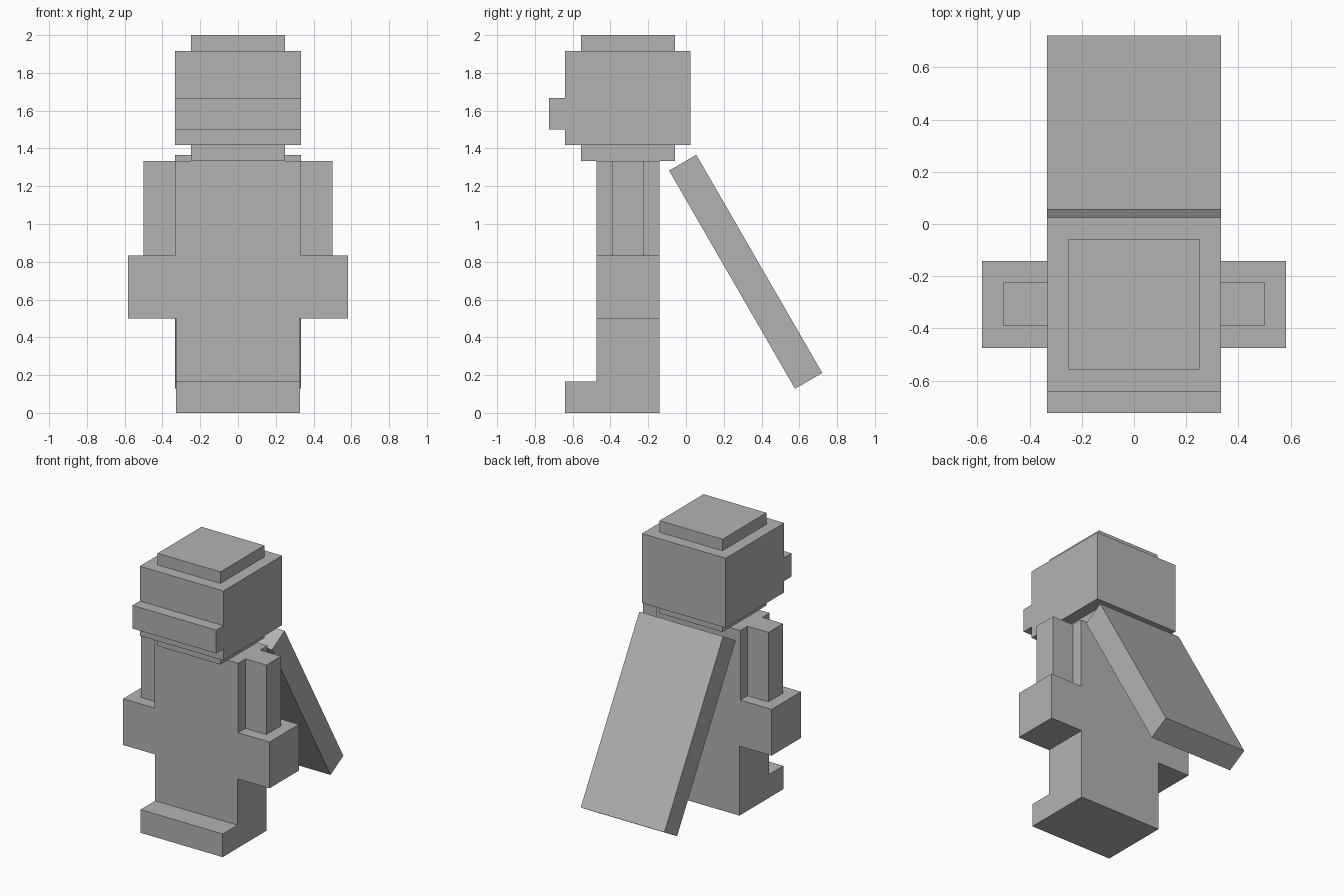
import bpy, math

if "Cube" in bpy.data.objects:
    bpy.data.objects.remove(bpy.data.objects["Cube"])

grey = bpy.data.materials.new("plain grey")
grey.use_nodes = True
grey.diffuse_color = (0.45, 0.45, 0.45, 1)
grey.node_tree.nodes["Principled BSDF"].inputs["Base Color"].default_value = (0.45, 0.45, 0.45, 1)


def box(name, x, y, z, tilt=0):
    """Box from (min, max) ranges, optionally tilted about x around its centre."""
    ranges = (x, y, z)
    bpy.ops.mesh.primitive_cube_add(size=1, location=[(a + b) / 2 for a, b in ranges])
    ob = bpy.context.object
    ob.name = name
    ob.scale = [b - a for a, b in ranges]
    bpy.ops.object.transform_apply(location=False, rotation=False, scale=True)
    ob.rotation_euler.x = tilt
    ob.data.materials.append(grey)
    return ob


W = 1 / 3            # half width of torso and head
L = 0.327            # half width of legs
BODY_Y = (-0.474, -0.141)
CAP_Y = (-0.557, -0.058)

# Legs and feet
box("legs", (-L, L), BODY_Y, (0, 0.5))
box("feet", (-L, L), (-0.641, BODY_Y[0]), (0, 0.167))

# Torso, neck and head
box("torso", (-W, W), BODY_Y, (0.5, 1.333))
box("neck", (-0.25, 0.25), CAP_Y, (1.333, 1.417))
box("head", (-W, W), (-0.641, 0.025), (1.417, 1.917))
box("visor", (-W, W), (-0.724, -0.641), (1.5, 1.667))
box("head_top", (-0.25, 0.25), CAP_Y, (1.917, 2.0))

# Arms and hands, mirrored
for side, s in (("left", 1), ("right", -1)):
    box(side + "_arm", sorted((s * W, s * 0.5)), (-0.391, -0.224), (0.833, 1.333))
    box(side + "_hand", sorted((s * W, s * 0.583)), BODY_Y, (0.5, 0.833))

# Cape swung out behind
cy, cz, half_t, half_l = 0.316, 0.747, 0.0833, 0.6667
box("cape", (-W, W), (cy - half_t, cy + half_t), (cz - half_l, cz + half_l), math.radians(30))
